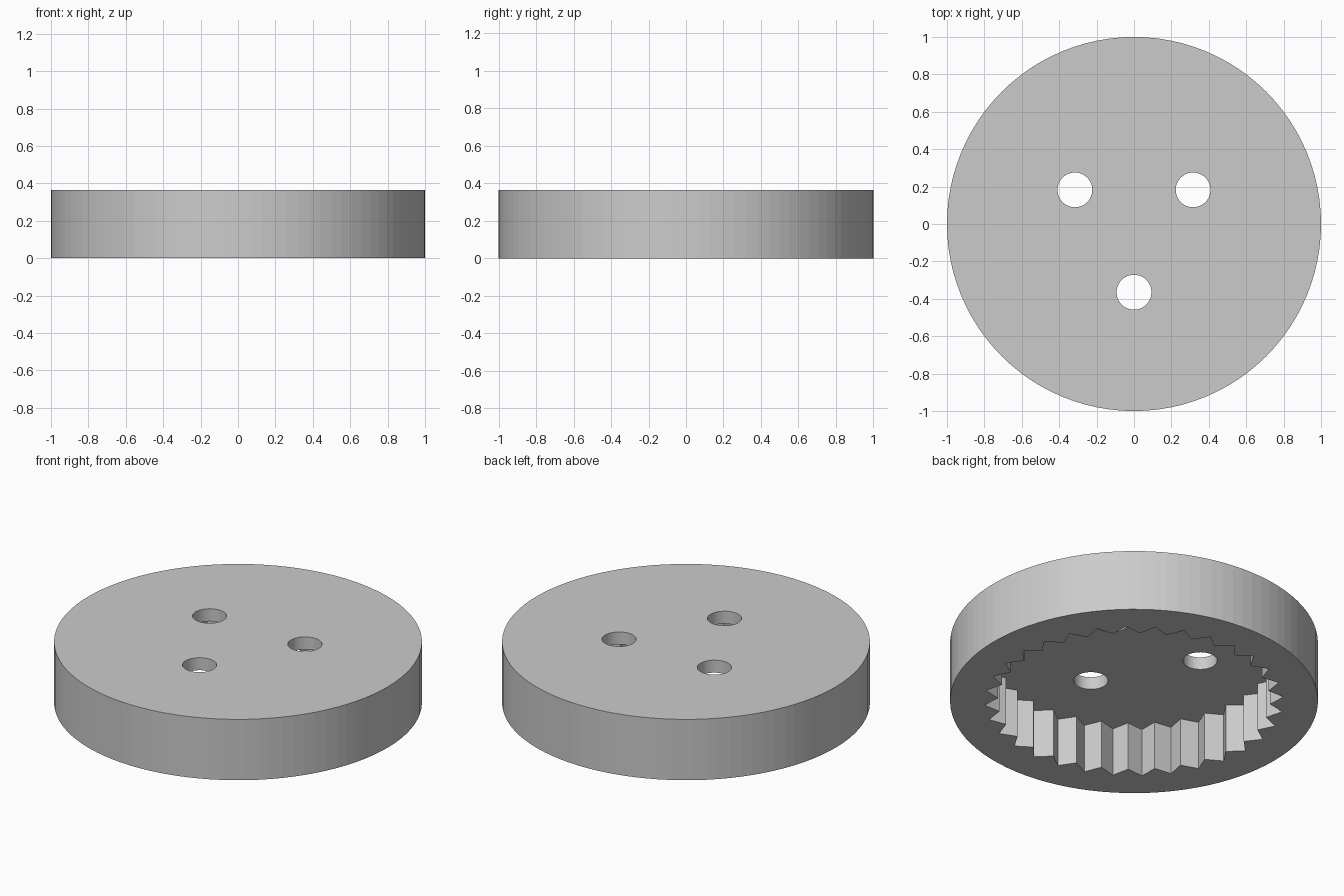
import bpy, bmesh
from math import sin, cos, pi, radians

if "Cube" in bpy.data.objects:
    bpy.data.objects.remove(bpy.data.objects["Cube"], do_unlink=True)

HEIGHT = 0.365        # full thickness of the cap
POCKET = 0.29         # depth of the toothed pocket
TEETH = 32
TIP, ROOT = 0.813, 0.74
HOLE_R, HOLE_RING = 0.093, 0.365

grey = bpy.data.materials.new("plain grey")
grey.use_nodes = True
grey.diffuse_color = (0.6, 0.6, 0.6, 1)
grey.node_tree.nodes["Principled BSDF"].inputs["Base Color"].default_value = (0.6, 0.6, 0.6, 1)

bm = bmesh.new()


def circle(radius, count, centre=(0, 0)):
    return [(centre[0] + radius * cos(2 * pi * i / count),
             centre[1] + radius * sin(2 * pi * i / count)) for i in range(count)]


def wall(points, z0, z1):
    """Upright wall along a closed outline; returns its lower and upper edges."""
    rings = [[bm.verts.new((x, y, z)) for x, y in points] for z in (z0, z1)]
    n = len(points)
    for i in range(n):
        j = (i + 1) % n
        bm.faces.new((rings[0][i], rings[0][j], rings[1][j], rings[1][i]))
    return [[bm.edges.get((r[i], r[(i + 1) % n])) for i in range(n)] for r in rings]


def cap(*loops):
    """Flat face between an outer outline and the outlines inside it."""
    bmesh.ops.triangle_fill(bm, edges=[e for loop in loops for e in loop],
                            use_beauty=True, normal=(0, 0, 1))


# Outer rim
rim_low, rim_high = wall(circle(1.0, 96), 0, HEIGHT)

# Toothed pocket, open at the bottom
phase = radians(1.9)
star = []
for i in range(2 * TEETH):
    a = phase + pi * i / TEETH
    r = ROOT if i % 2 else TIP
    star.append((r * cos(a), r * sin(a)))
pocket_low, pocket_high = wall(star, 0, POCKET)

# Three through holes
holes = []
for angle in (30, 150, 270):
    a = radians(angle)
    holes.append(wall(circle(HOLE_R, 48, (HOLE_RING * cos(a), HOLE_RING * sin(a))),
                      POCKET, HEIGHT))

# Top, pocket ceiling and bottom ring
cap(rim_high, *[h[1] for h in holes])
cap(pocket_high, *[h[0] for h in holes])
cap(rim_low, pocket_low)

bmesh.ops.recalc_face_normals(bm, faces=bm.faces[:])
bmesh.ops.dissolve_limit(bm, angle_limit=radians(0.5), verts=bm.verts[:], edges=bm.edges[:])

mesh = bpy.data.meshes.new("toothed_cap")
bm.to_mesh(mesh)
bm.free()
mesh.materials.append(grey)
toothed_cap = bpy.data.objects.new("toothed_cap", mesh)
bpy.context.collection.objects.link(toothed_cap)
